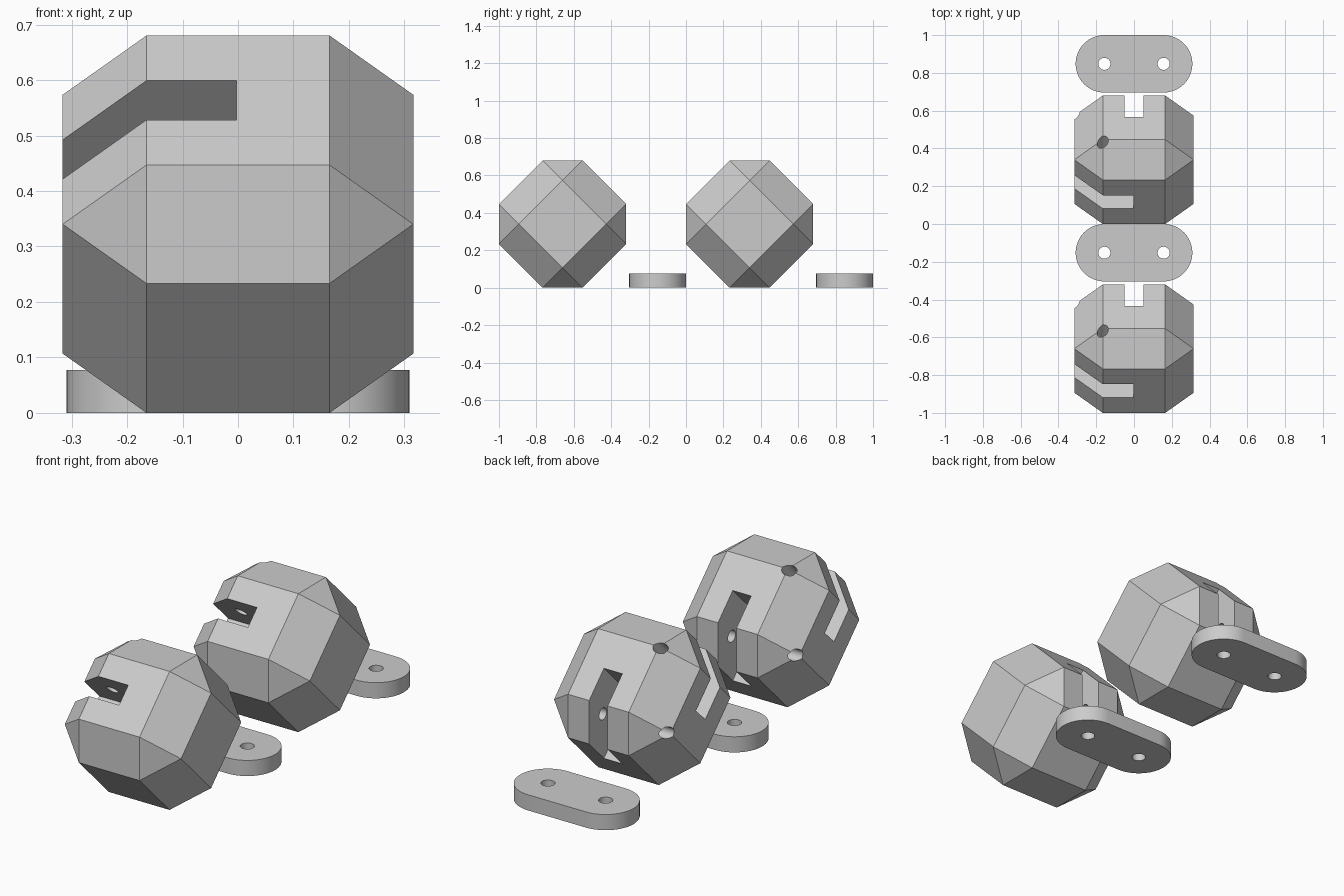
import bpy, bmesh, math
from mathutils import Matrix, Vector

cube = bpy.data.objects.get("Cube")
if cube:
    bpy.data.objects.remove(cube)

HALF, FLAT = 0.316, 0.165       # block half size, half width of its square faces
SLOT, GAP, OUT = 0.05, 0.003, 0.5
PIN, BLIND = 0.029, 0.2         # pin hole radius and blind depth

grey = bpy.data.materials.new("plain grey")
grey.use_nodes = True
grey.diffuse_color = (0.6, 0.6, 0.6, 1)
grey.node_tree.nodes["Principled BSDF"].inputs["Base Color"].default_value = (0.6, 0.6, 0.6, 1)


def make(name, bm):
    bmesh.ops.recalc_face_normals(bm, faces=bm.faces)
    mesh = bpy.data.meshes.new(name)
    bm.to_mesh(mesh)
    bm.free()
    mesh.materials.append(grey)
    obj = bpy.data.objects.new(name, mesh)
    bpy.context.collection.objects.link(obj)
    return obj


def box(name, low, high):
    low, high = Vector(low), Vector(high)
    bm = bmesh.new()
    bmesh.ops.create_cube(bm, size=1, matrix=Matrix.Translation((low + high) / 2)
                          @ Matrix.Diagonal((high - low).to_4d()))
    return make(name, bm)


def rod(name, start, end, radius):
    start, end = Vector(start), Vector(end)
    turn = (end - start).to_track_quat("Z", "Y").to_matrix().to_4x4()
    bm = bmesh.new()
    bmesh.ops.create_cone(bm, cap_ends=True, segments=32, radius1=radius, radius2=radius,
                          depth=(end - start).length,
                          matrix=Matrix.Translation((start + end) / 2) @ turn)
    return make(name, bm)


def activate(obj):
    bpy.ops.object.select_all(action="DESELECT")
    obj.select_set(True)
    bpy.context.view_layer.objects.active = obj


def cut(obj, cutters):
    activate(obj)
    for cutter in cutters:
        mod = obj.modifiers.new("cut", "BOOLEAN")
        mod.operation, mod.solver, mod.object = "DIFFERENCE", "EXACT", cutter
        bpy.ops.object.modifier_apply(modifier=mod.name)
        bpy.data.objects.remove(cutter)
    bpy.ops.object.shade_smooth_by_angle(angle=math.radians(25))


# Chamfered cube, later tipped onto an edge
bm = bmesh.new()
bmesh.ops.create_cube(bm, size=2 * HALF)
bmesh.ops.bevel(bm, geom=bm.edges[:], offset=HALF - FLAT, segments=1, affect="EDGES")
block = make("front_block", bm)

# Two plate slots, each with a blind pin hole crossing it
cut(block, [
    box("side_slot", (-OUT, -SLOT, GAP), (-GAP, SLOT, OUT)),
    box("back_slot", (-SLOT, GAP, -OUT), (SLOT, OUT, -GAP)),
    rod("side_pin_hole", (-FLAT, -BLIND, FLAT), (-FLAT, OUT, FLAT), PIN),
    rod("back_pin_hole", (-OUT, FLAT, -FLAT), (BLIND, FLAT, -FLAT), PIN),
])
block.rotation_euler.x = math.radians(45)
block.location = (0, -0.66, (HALF + FLAT) / math.sqrt(2))

# Rounded connector plate with two holes
RADIUS, REACH, THICK = 0.152, 0.157, 0.077
bm = bmesh.new()
ring = []
for side in (1, -1):
    for i in range(33):
        a = math.pi * (i / 32 - 0.5)
        ring.append(bm.verts.new((side * (REACH + RADIUS * math.cos(a)),
                                  side * RADIUS * math.sin(a), 0)))
base = bm.faces.new(ring)
top = bmesh.ops.extrude_face_region(bm, geom=[base])["geom"]
bmesh.ops.translate(bm, vec=(0, 0, THICK), verts=[v for v in top if isinstance(v, bmesh.types.BMVert)])
plate = make("front_plate", bm)
cut(plate, [rod("plate_hole", (s * REACH, 0, -THICK), (s * REACH, 0, 2 * THICK), 0.032)
            for s in (1, -1)])
plate.location.y = -0.152

# Second block and plate behind the first pair
for part in (block, plate):
    twin = part.copy()
    twin.name = part.name.replace("front", "back")
    twin.location.y += 1
    bpy.context.collection.objects.link(twin)
